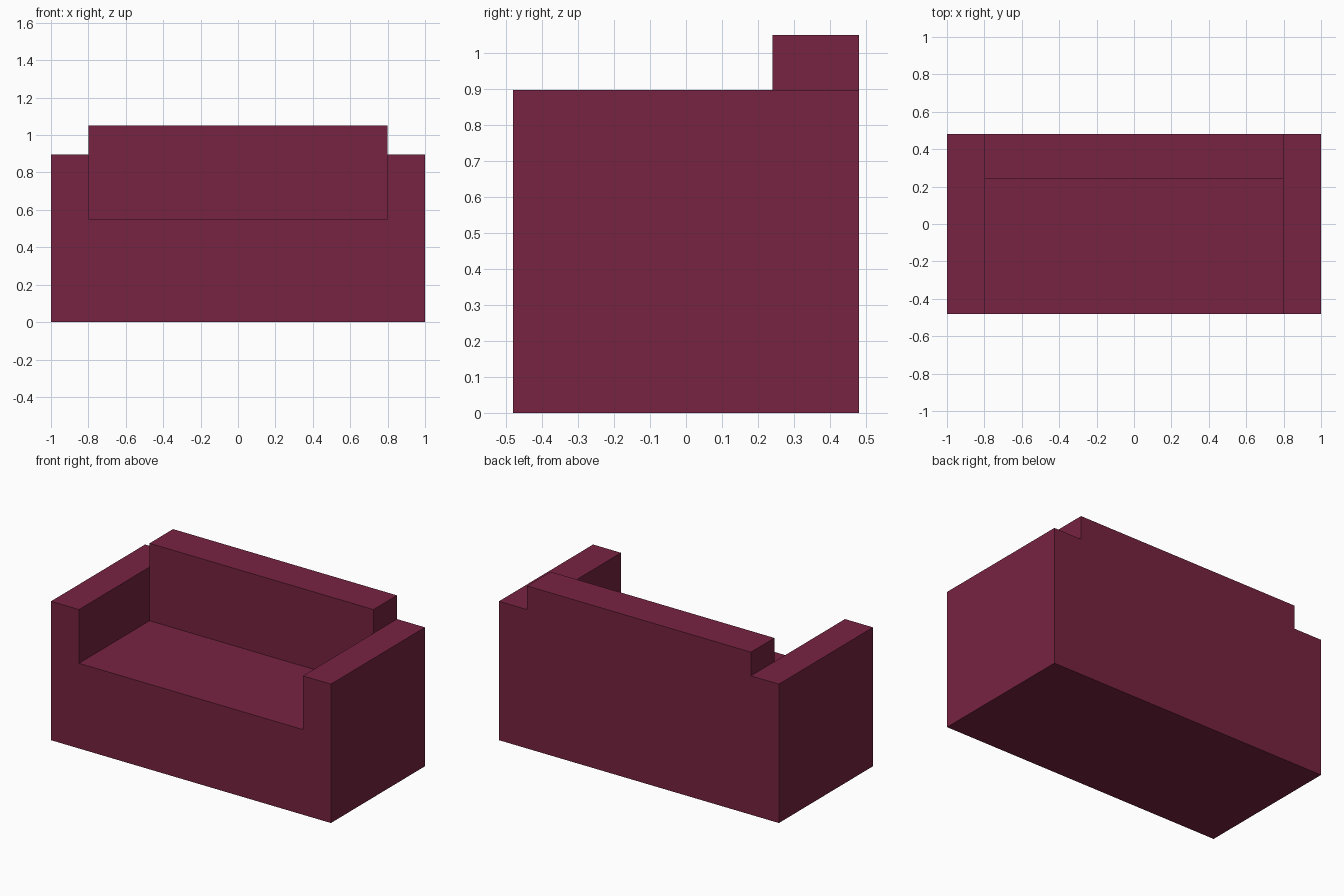
import bpy
import bmesh
from mathutils import Matrix, Vector

if "Cube" in bpy.data.objects:
    bpy.data.objects.remove(bpy.data.objects["Cube"])

fabric = bpy.data.materials.new("burgundy fabric")
fabric.diffuse_color = (0.185, 0.0168, 0.053, 1.0)
fabric.use_nodes = True
fabric.node_tree.nodes["Principled BSDF"].inputs["Base Color"].default_value = fabric.diffuse_color

HALF_DEPTH = 0.48
ARM_INNER = 0.80


def box(name, lo, hi):
    """Flat-shaded box between two opposite corners."""
    lo, hi = Vector(lo), Vector(hi)
    mesh = bpy.data.meshes.new(name)
    bm = bmesh.new()
    bmesh.ops.create_cube(bm, size=1.0, matrix=Matrix.LocRotScale(
        (lo + hi) / 2, None, hi - lo))
    bm.to_mesh(mesh)
    bm.free()
    mesh.materials.append(fabric)
    obj = bpy.data.objects.new(name, mesh)
    bpy.context.collection.objects.link(obj)
    return obj


# Seat block, in front of the backrest
box("seat", (-ARM_INNER, -HALF_DEPTH, 0), (ARM_INNER, 0.24, 0.55))

# Backrest, full height between the arms
box("backrest", (-ARM_INNER, 0.24, 0), (ARM_INNER, HALF_DEPTH, 1.05))

# Armrests, flush with the front and back
box("left_armrest", (-1, -HALF_DEPTH, 0), (-ARM_INNER, HALF_DEPTH, 0.897))
box("right_armrest", (ARM_INNER, -HALF_DEPTH, 0), (1, HALF_DEPTH, 0.897))
